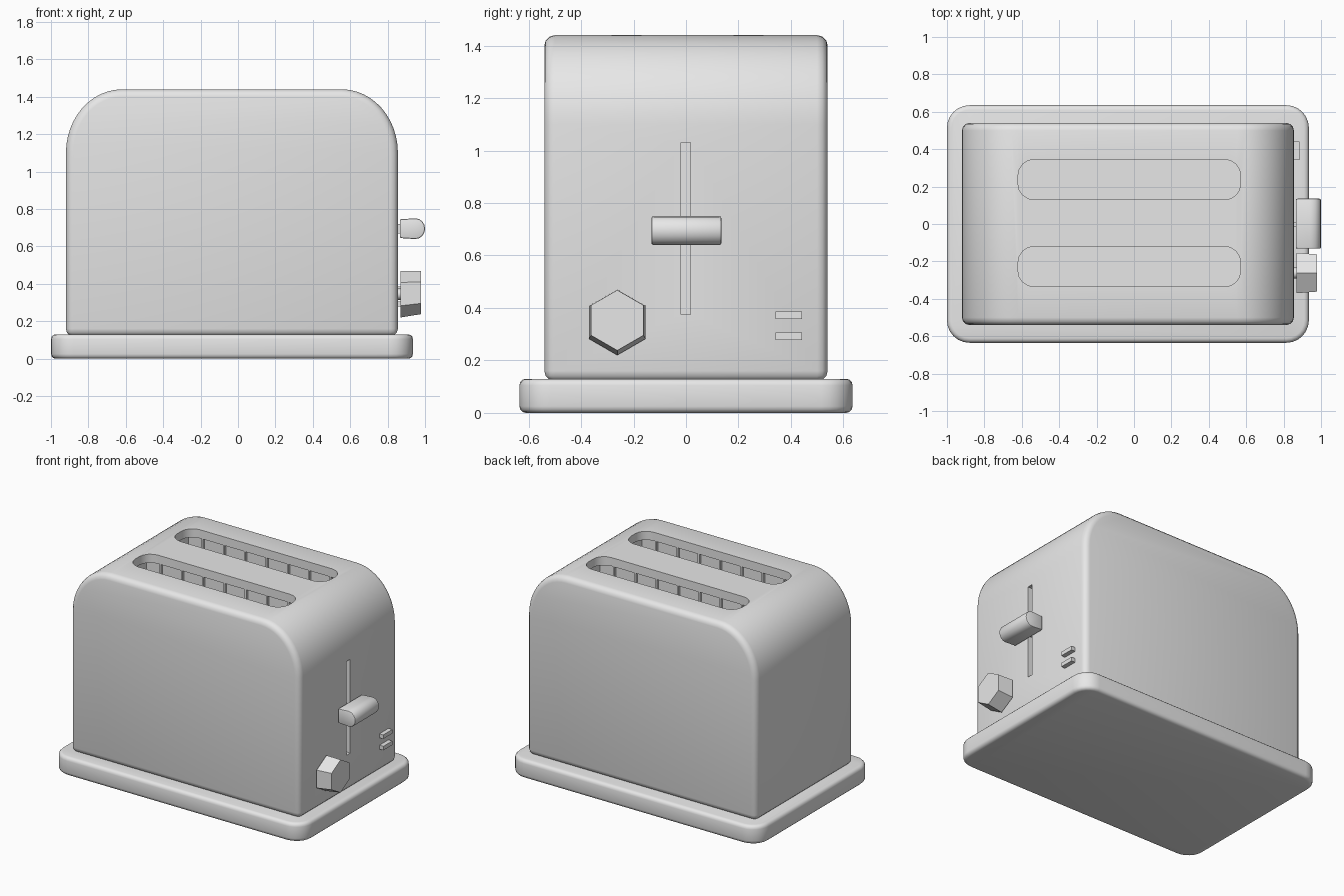
import bpy, bmesh, math
from mathutils import Vector

if "Cube" in bpy.data.objects:
    bpy.data.objects.remove(bpy.data.objects["Cube"], do_unlink=True)

grey = bpy.data.materials.new("light_grey")
grey.use_nodes = True
grey.diffuse_color = (0.8, 0.8, 0.8, 1)
grey.node_tree.nodes["Principled BSDF"].inputs["Base Color"].default_value = (0.8, 0.8, 0.8, 1)

AXES = {"x": lambda a, b, d: (d, a, b),
        "y": lambda a, b, d: (a, d, b),
        "z": lambda a, b, d: (a, b, d)}


def activate(obj):
    bpy.ops.object.select_all(action="DESELECT")
    obj.select_set(True)
    bpy.context.view_layer.objects.active = obj


def prism(name, points, axis, start, end, end_points=None):
    """Sweep an outline along an axis, optionally to a different end outline."""
    bm = bmesh.new()
    place = AXES[axis]
    low = [bm.verts.new(place(a, b, start)) for a, b in points]
    high = [bm.verts.new(place(a, b, end)) for a, b in end_points or points]
    bm.faces.new(low)
    bm.faces.new(high)
    for i in range(len(low)):
        j = (i + 1) % len(low)
        bm.faces.new((low[i], low[j], high[j], high[i]))
    bmesh.ops.recalc_face_normals(bm, faces=bm.faces)
    mesh = bpy.data.meshes.new(name)
    bm.to_mesh(mesh)
    bm.free()
    mesh.materials.append(grey)
    obj = bpy.data.objects.new(name, mesh)
    bpy.context.collection.objects.link(obj)
    return obj


def rounded(a0, a1, b0, b1, r, steps=6):
    """Rectangle outline with round corners."""
    points = []
    corners = [(a1 - r, b1 - r), (a0 + r, b1 - r), (a0 + r, b0 + r), (a1 - r, b0 + r)]
    for q, (a, b) in enumerate(corners):
        for s in range(steps + 1):
            t = (q + s / steps) * math.pi / 2
            points.append((a + r * math.cos(t), b + r * math.sin(t)))
    return points


def polygon(a, b, r, sides):
    return [(a + r * math.sin(i * math.tau / sides), b + r * math.cos(i * math.tau / sides))
            for i in range(sides)]


def box(name, x0, x1, y0, y1, z0, z1):
    return prism(name, [(x0, y0), (x1, y0), (x1, y1), (x0, y1)], "z", z0, z1)


def bevel(obj, width, segments=3):
    mod = obj.modifiers.new("bevel", "BEVEL")
    mod.width, mod.segments, mod.limit_method = width, segments, "ANGLE"
    mod.angle_limit = math.radians(40)
    activate(obj)
    bpy.ops.object.modifier_apply(modifier=mod.name)


def cut(obj, cutter):
    mod = obj.modifiers.new("cut", "BOOLEAN")
    mod.operation, mod.solver, mod.object = "DIFFERENCE", "EXACT", cutter
    activate(obj)
    bpy.ops.object.modifier_apply(modifier=mod.name)
    bpy.data.objects.remove(cutter, do_unlink=True)


def smooth(obj):
    activate(obj)
    bpy.ops.object.shade_smooth_by_angle(angle=math.radians(35))


# Base plate
base = prism("base_plate", rounded(-1, 0.935, -0.635, 0.635, 0.12), "z", 0, 0.13)
bevel(base, 0.025)
smooth(base)

# Body: arched outline swept front to back
LEFT, RIGHT, SHOULDER, TOP, RX = -0.92, 0.855, 1.1, 1.44, 0.3
outline = [(LEFT, 0.12), (RIGHT, 0.12)]
for centre, begin in ((RIGHT - RX, 0), (LEFT + RX, 1)):
    for s in range(13):
        t = (begin + s / 12) * math.pi / 2
        outline.append((centre + RX * math.cos(t), SHOULDER + (TOP - SHOULDER) * math.sin(t)))
body = prism("body", outline, "y", -0.54, 0.54)
bevel(body, 0.04)

# Bread slots opening into wider cavities
slots = ((0.13, 0.345), (-0.335, -0.12))
for y0, y1 in slots:
    cut(body, prism("slot_cutter", rounded(-0.62, 0.57, y0, y1, 0.085, 4), "z", 1.2, 1.6))
    cut(body, box("cavity_cutter", -0.64, 0.59, y0 - 0.02, y1 + 0.02, 0.3, 1.38))

# Lever track
cut(body, box("track_cutter", 0.8, 0.95, -0.02, 0.018, 0.375, 1.03))
smooth(body)

# Bread guide ribs, tucked against the cavity walls
for n, (y0, y1) in enumerate(slots):
    for i in range(7):
        x = -0.52 + i * 0.165
        for side, a, b in (("front", y0 - 0.025, y0 - 0.003), ("back", y1 + 0.003, y1 + 0.025)):
            box(f"guide_rib_{n}_{side}_{i}", x - 0.006, x + 0.006, a, b, 0.29, 1.385)

# Lever handle with rounded outer end, and its stem
profile = [(0.865, 0.645), (0.94, 0.64)]
for s in range(9):
    t = -math.pi / 2 + s * math.pi / 8
    profile.append((0.95 + 0.05 * math.cos(t), 0.695 + 0.055 * math.sin(t)))
profile += [(0.94, 0.75), (0.865, 0.745)]
lever = prism("lever_handle", profile, "y", -0.132, 0.135)
bevel(lever, 0.008, 2)
smooth(lever)
box("lever_stem", 0.79, 0.88, -0.014, 0.012, 0.67, 0.72)

# Browning knob: tapered hexagon on a short shaft
prism("knob", polygon(-0.262, 0.345, 0.125, 6), "x", 0.868, 0.978,
      polygon(-0.262, 0.353, 0.115, 6))
shaft = prism("knob_shaft", polygon(-0.262, 0.345, 0.03, 12), "x", 0.84, 0.88)
smooth(shaft)

# Two push buttons
for name, z in (("upper_button", 0.372), ("lower_button", 0.292)):
    box(name, 0.84, 0.885, 0.342, 0.442, z - 0.014, z + 0.014)
